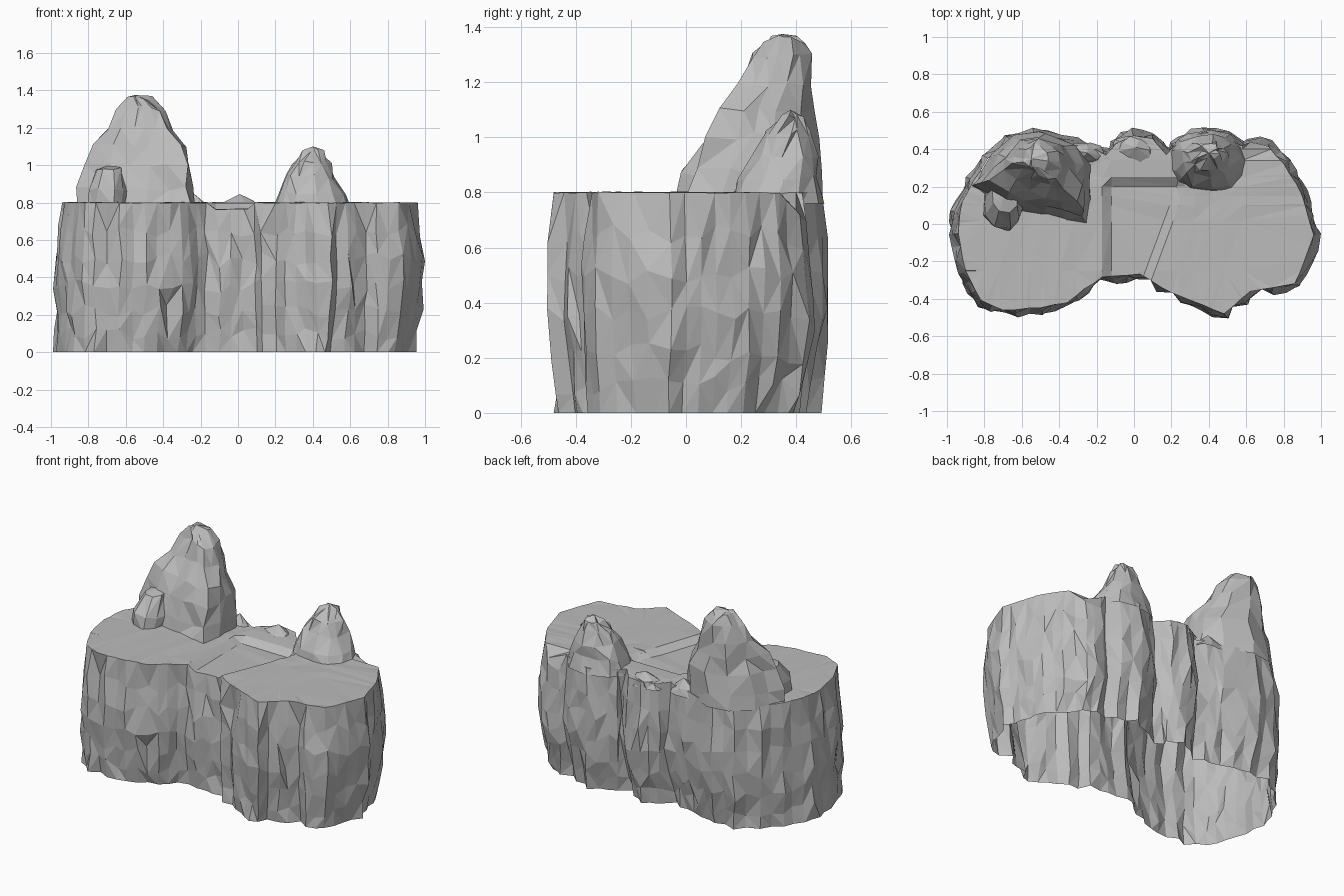
import bpy, bmesh, math, random
from mathutils import Vector

random.seed(11)
if "Cube" in bpy.data.objects:
    bpy.data.objects.remove(bpy.data.objects["Cube"], do_unlink=True)

stone = bpy.data.materials.new("grey_stone")
stone.use_nodes = True
GREY = (0.5, 0.5, 0.5, 1)
stone.diffuse_color = GREY
stone.node_tree.nodes["Principled BSDF"].inputs["Base Color"].default_value = GREY


def jit(a):
    return random.uniform(-a, a)


def skin(rings):
    """Skin counter-clockwise rings from bottom to top; both ends stay open."""
    bm = bmesh.new()
    rows = [[bm.verts.new(p) for p in ring] for ring in rings]
    n = len(rows[0])
    for lo, hi in zip(rows, rows[1:]):
        for i in range(n):
            j = (i + 1) % n
            if random.random() < 0.5:
                bm.faces.new((lo[i], lo[j], hi[j]))
                bm.faces.new((lo[i], hi[j], hi[i]))
            else:
                bm.faces.new((lo[i], lo[j], hi[i]))
                bm.faces.new((lo[j], hi[j], hi[i]))
    return bm, rows[-1]


def finish(name, bm):
    mesh = bpy.data.meshes.new(name)
    bm.to_mesh(mesh)
    bm.free()
    mesh.materials.append(stone)
    bpy.context.collection.objects.link(bpy.data.objects.new(name, mesh))


# Plateau outline: two lobes in front, bulging rock columns along the back
OUTLINE = [(-.94, -.05), (-.9, -.25), (-.82, -.41), (-.7, -.46), (-.5, -.45),
           (-.36, -.42), (-.17, -.28), (.03, -.27), (.2, -.37), (.48, -.48),
           (.62, -.36), (.86, -.32), (.96, -.06), (.9, .16), (.8, .32),
           (.72, .41), (.62, .44), (.57, .42), (.5, .46), (.38, .49), (.25, .45),
           (.17, .37), (.1, .46), (0, .47), (-.1, .43), (-.15, .37), (-.22, .41),
           (-.32, .42), (-.4, .46), (-.53, .48), (-.66, .45), (-.78, .35),
           (-.86, .23), (-.92, .12)]
CRACKS = (-.67, -.39, -.19, .06, .21, .53, .7)


def resample(points, step):
    """Return evenly spaced points with their outward directions."""
    out = []
    for a, b in zip(points, points[1:] + points[:1]):
        a, b = Vector(a), Vector(b)
        d = b - a
        count = max(1, round(d.length / step))
        normal = Vector((d.y, -d.x)).normalized()
        out += [(a + d * k / count, normal) for k in range(count)]
    return out


def top_height(x, y):
    """Flat top, a sunken path between the lobes, a sloping back right shoulder."""
    inside = min(x + .17, .1 + .37 * (y + .28) - x, .25 - y) / .05
    slope = 1.1 * (y - .34) if x > .58 and y > .34 else 0
    return .8 - .035 * max(0, min(1, inside)) - slope


border = resample(OUTLINE, .065)
columns = [jit(.012) for _ in border]
walls = []
for z, bulge in ((0, .005), (.1, .01), (.22, .022), (.36, .033), (.5, .03),
                 (.65, .018), (.8, 0)):
    ring = []
    middle = 0 < z < .8
    foot = max(0, 1 - z / .3)
    for (p, normal), col in zip(border, columns):
        push = bulge + col * (1 if z < .8 else .3) - .03 * foot * normal.x
        if z < .8:
            push += jit(.014)
        if p.y > .3:
            push -= .035 * foot
        if z < .75 and p.y < -.2 and min(abs(p.x - c) for c in CRACKS) < .03:
            push -= .035
        q = p + normal * push
        q.x = max(-1, min(1, q.x + (jit(.012) if middle else 0)))
        q.y = max(-.52, min(.515, q.y))
        h = z + (jit(.035) if middle else 0)
        ring.append((q.x, q.y, h if z == .8 else h * top_height(p.x, p.y) / .8))
    walls.append(ring)

# Plateau top: one face cut along the path edges and a coarse grid
bm, rim = skin(walls)
top = bm.faces.new(rim)
cuts = [((x / 100, 0, 0), (1, 0, 0))
        for x in (-80, -72, -64, -56, -48, -40, -32, -17, -12, 24, 32, 40, 48, 58)]
cuts += [((0, y / 100, 0), (0, 1, 0)) for y in (-25, 2, 10, 15, 20, 25, 34, 40)]
cuts += [((x, -.28, 0), (1, -.37, 0)) for x in (.05, .1)]
for co, no in cuts:
    faces = [f for f in bm.faces if all(v.co.z > .7999 for v in f.verts)]
    geom = set(faces)
    for f in faces:
        geom.update(f.edges)
        geom.update(f.verts)
    bmesh.ops.bisect_plane(bm, geom=list(geom), plane_co=co, plane_no=no)
bmesh.ops.triangulate(bm, faces=[f for f in bm.faces if len(f.verts) > 3])


def under_spire(v):
    x, y, z = v.co
    tall = math.hypot((x + .55) / .28, (y - .27) / .18)
    short = math.hypot((x - .4) / .18, (y - .33) / .14)
    return z > .7999 and min(tall, short) < 1


# Leave the plateau hollow below the two spires
hidden = [f for f in bm.faces if all(under_spire(v) for v in f.verts)]
bmesh.ops.delete(bm, geom=hidden, context='FACES')
for v in bm.verts:
    if v.co.z > .7999:
        v.co.z = top_height(v.co.x, v.co.y) + jit(.003)
finish("plateau", bm)


# Rocks: each row is height, min x, max x, min y, max y of a unit-sized plan
def oval(sides):
    angles = [math.tau * i / sides for i in range(sides)]
    return [(math.copysign(abs(math.cos(a)) ** .85, math.cos(a)),
             math.copysign(abs(math.sin(a)) ** .85, math.sin(a))) for a in angles]


def rock(name, plan, rows, apex, rough=.016):
    rings = []
    for k, (z, x0, x1, y0, y1) in enumerate(rows):
        rings.append([((x0 + x1) / 2 + (x1 - x0) / 2 * u + jit(rough),
                       min(.51, (y0 + y1) / 2 + (y1 - y0) / 2 * v + jit(rough)),
                       z + (jit(rough) if k else 0)) for u, v in plan])
    bm, last = skin(rings)
    tip = bm.verts.new(apex)
    for a, b in zip(last, last[1:] + last[:1]):
        bm.faces.new((a, b, tip))
    finish(name, bm)


TALL_PLAN = [(-1, -.22), (-.52, -.6), (.17, -.78), (.92, -1), (1, -.43), (.95, .27),
             (.71, .76), (.17, 1), (-.33, .88), (-.71, .47)]
rock("tall_spire", [p for p, _ in resample(TALL_PLAN, .45)], [
    (.78, -.87, -.23, 0, .49), (.88, -.85, -.24, .03, .485),
    (1, -.81, -.25, .06, .475), (1.1, -.77, -.29, .11, .465),
    (1.2, -.71, -.35, .18, .46), (1.3, -.65, -.4, .24, .455),
    (1.355, -.6, -.47, .29, .42)], (-.55, .35, 1.375))
rock("spire_foot_rock", oval(9), [
    (.78, -.81, -.59, -.03, .24), (.87, -.79, -.59, -.02, .24),
    (.98, -.76, -.62, .06, .24)], (-.69, .16, 1), .012)
rock("right_spire", oval(13), [
    (.76, .18, .6, .17, .49), (.85, .21, .57, .2, .48), (.94, .26, .52, .25, .47),
    (1.02, .3, .49, .29, .45), (1.07, .35, .45, .34, .43)], (.4, .38, 1.1))
rock("middle_rock", oval(10), [
    (.76, -.13, .13, .31, .48), (.8, -.08, .09, .34, .46)], (.01, .41, .845), .012)
rock("gap_rock", oval(9), [
    (.76, -.36, -.16, .32, .43), (.81, -.32, -.19, .33, .42)], (-.25, .38, .86), .012)
